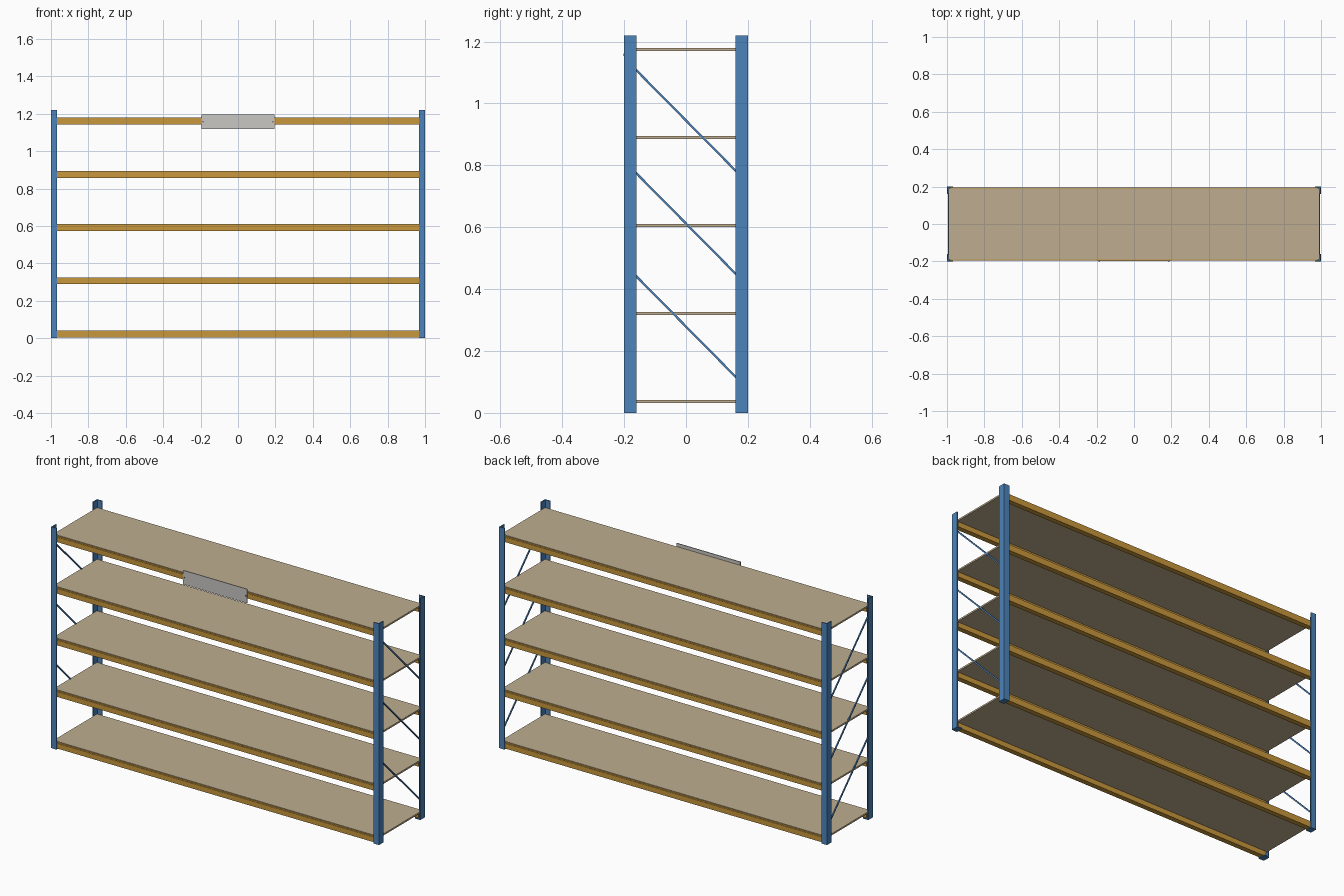
import bpy, bmesh
from mathutils import Vector

if "Cube" in bpy.data.objects:
    bpy.data.objects.remove(bpy.data.objects["Cube"])


def material(name, rgb):
    m = bpy.data.materials.new(name)
    m.use_nodes = True
    m.diffuse_color = (*rgb, 1)
    m.node_tree.nodes["Principled BSDF"].inputs["Base Color"].default_value = (*rgb, 1)
    return m


blue = material("blue steel", (0.075, 0.23, 0.50))
orange = material("orange steel", (0.58, 0.31, 0.045))
tan = material("tan board", (0.52, 0.42, 0.28))
grey = material("light grey", (0.58, 0.57, 0.55))
dark = material("dark grey", (0.12, 0.12, 0.13))


def finish(name, bm, mat):
    bmesh.ops.recalc_face_normals(bm, faces=bm.faces)
    mesh = bpy.data.meshes.new(name)
    bm.to_mesh(mesh)
    bm.free()
    mesh.materials.append(mat)
    ob = bpy.data.objects.new(name, mesh)
    bpy.context.collection.objects.link(ob)
    return ob


def box(name, lo, hi, mat):
    lo, hi = Vector(lo), Vector(hi)
    bm = bmesh.new()
    bmesh.ops.create_cube(bm, size=1)
    for v in bm.verts:
        v.co = (lo + hi) / 2 + v.co * (hi - lo)
    return finish(name, bm, mat)


def prism(name, points, direction, mat):
    bm = bmesh.new()
    face = bm.faces.new([bm.verts.new(p) for p in points])
    ext = bmesh.ops.extrude_face_region(bm, geom=[face])
    moved = [g for g in ext["geom"] if isinstance(g, bmesh.types.BMVert)]
    bmesh.ops.translate(bm, verts=moved, vec=direction)
    return finish(name, bm, mat)


HEIGHT, HX, HY = 1.22, 1.0, 0.2
POST_W, POST_D, T = 0.033, 0.04, 0.006

# Corner posts of angle section, each on a foot plate
for sx, xside in ((1, "left"), (-1, "right")):
    for sy, yside in ((-1, "front"), (1, "back")):
        outline = [(0, 0), (POST_W, 0), (POST_W, T), (T, T), (T, POST_D), (0, POST_D)]
        pts = [(sx * (HX - a), sy * (HY - b), 0) for a, b in outline]
        prism(f"{yside}_{xside}_post", pts, (0, 0, HEIGHT), blue)
        xs = sorted((sx * HX, sx * (HX - POST_W)))
        ys = sorted((sy * HY, sy * (HY - POST_D)))
        box(f"{yside}_{xside}_foot", (xs[0], ys[0], 0), (xs[1], ys[1], 0.006), blue)

    # Diagonal braces in each end frame
    for i in range(3):
        top = 1.112 - i * 0.333
        x = sx * 0.988
        pts = [(x, -0.165, top + 0.005), (x, -0.165, top - 0.005),
               (x, 0.165, top - 0.339), (x, 0.165, top - 0.329)]
        prism(f"{xside}_brace_{i + 1}", pts, (sx * 0.006, 0, 0), blue)

# Shelves: a board on stepped front and back beams
for i in range(5):
    z = 0.032 + i * 0.2845
    box(f"shelf_board_{i + 1}", (-0.993, -0.19, z), (0.993, 0.19, z + 0.009), tan)
    for sy, yside in ((-1, "front"), (1, "back")):
        step = [(0.194, -0.028), (0.194, 0), (0.192, 0), (0.192, 0.006),
                (0.190, 0.006), (0.190, 0), (0.166, 0), (0.166, -0.028)]
        pts = [(-0.985, sy * y, z + dz) for y, dz in step]
        prism(f"{yside}_beam_{i + 1}", pts, (1.97, 0, 0), orange)

# Sign plate with two screws
box("sign_plate", (-0.195, -0.199, 1.118), (0.195, -0.194, 1.195), grey)
for sx, side in ((1, "left"), (-1, "right")):
    bm = bmesh.new()
    bmesh.ops.create_cone(bm, cap_ends=True, segments=12, radius1=0.004, radius2=0.004, depth=0.005)
    for v in bm.verts:
        x, y, z = v.co
        v.co = (sx * 0.187 + x, -0.199 + z, 1.157 + y)
    finish(f"{side}_screw", bm, dark)
